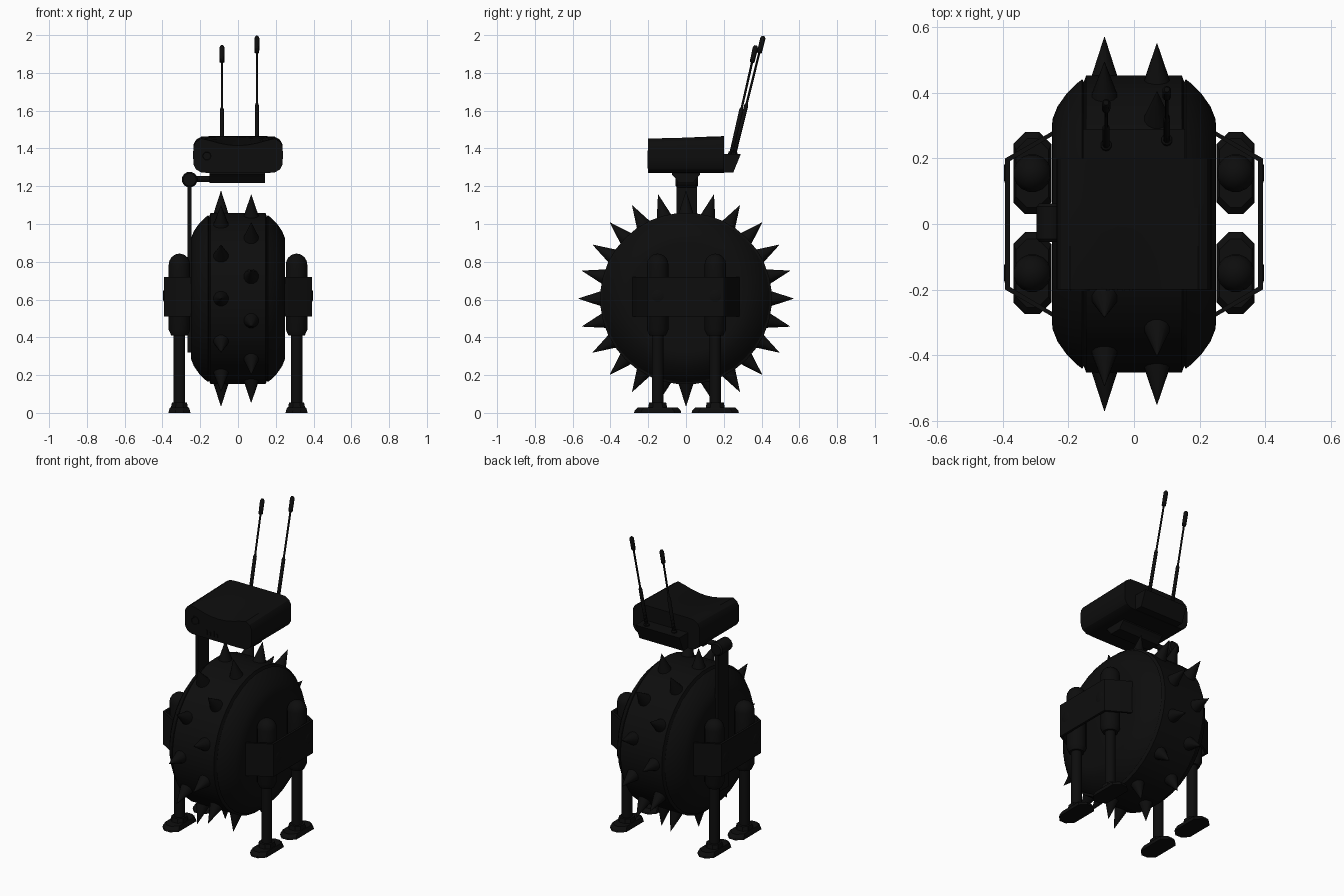
import bpy, bmesh, math
from mathutils import Vector, Matrix

if "Cube" in bpy.data.objects:
    bpy.data.objects.remove(bpy.data.objects["Cube"])

black = bpy.data.materials.new("matte black")
black.diffuse_color = (0.004, 0.004, 0.004, 1)
black.use_nodes = True
black.node_tree.nodes["Principled BSDF"].inputs["Base Color"].default_value = black.diffuse_color


def finish(name, bm, angle=35):
    bmesh.ops.recalc_face_normals(bm, faces=bm.faces)
    me = bpy.data.meshes.new(name)
    bm.to_mesh(me)
    bm.free()
    me.materials.append(black)
    ob = bpy.data.objects.new(name, me)
    bpy.context.collection.objects.link(ob)
    bpy.ops.object.select_all(action='DESELECT')
    ob.select_set(True)
    bpy.context.view_layer.objects.active = ob
    bpy.ops.object.shade_smooth_by_angle(angle=math.radians(angle))
    return ob


def loft(bm, rings, closed_ends=True):
    """Skin a list of equally long point rings."""
    vs = [[bm.verts.new(p) for p in ring] for ring in rings]
    n = len(vs[0])
    for a, b in zip(vs, vs[1:]):
        for i in range(n):
            j = (i + 1) % n
            bm.faces.new((a[i], a[j], b[j], b[i]))
    if closed_ends:
        bm.faces.new(vs[0])
        bm.faces.new(vs[-1])


def lathe(bm, profile, base, axis, n=16):
    """Turn (radius, distance) pairs around an axis starting at base."""
    rot = Vector((0, 0, 1)).rotation_difference(Vector(axis)).to_matrix()
    base = Vector(base)
    loft(bm, [[base + rot @ Vector((r * math.cos(t), r * math.sin(t), h))
               for t in [(i + .5) * math.tau / n for i in range(n)]] for r, h in profile])


def prism(bm, outline, lo, hi, place):
    loft(bm, [[place(a, b, c) for a, b in outline] for c in (lo, hi)])


def box(bm, lo, hi):
    prism(bm, [(lo[0], lo[1]), (hi[0], lo[1]), (hi[0], hi[1]), (lo[0], hi[1])],
          lo[2], hi[2], lambda a, b, c: (a, b, c))


# Wheel body with a tread band between two grooves
HUB = 0.605
half = [(.29, .25), (.32, .249), (.36, .233), (.40, .205), (.43, .175), (.443, .158),
        (.435, .153), (.455, .146)]
bm = bmesh.new()
lathe(bm, [(r, x) for r, x in half] + [(r, -x) for r, x in reversed(half)],
      (0, 0, HUB), (1, 0, 0), 36)
finish("wheel_body", bm, 30)

# Two staggered rows of spikes
bm = bmesh.new()
for x, shift in ((-.09, 0), (.07, 15)):
    for k in range(12):
        t = math.radians(30 * k + shift)
        d = Vector((0, math.cos(t), math.sin(t)))
        lathe(bm, [(.054, 0), (.04, .045), (.001, .162)],
              Vector((x, 0, HUB)) + d * .408, d, 12)
finish("wheel_spikes", bm, 40)

# Legs, feet and side brackets
for side, s in (("left", -1), ("right", 1)):
    for end, y in (("front", -.15), ("back", .155)):
        x = s * .31
        bm = bmesh.new()
        dome = [(.058 * math.cos(math.radians(a)), .785 + .058 * math.sin(math.radians(a)))
                for a in (0, 20, 40, 60, 75, 88)]
        lathe(bm, [(.044, .41), (.058, .44)] + dome, (x, y, 0), (0, 0, 1))
        finish(f"{side}_{end}_leg_housing", bm)
        bm = bmesh.new()
        lathe(bm, [(.031, .03), (.031, .43)], (x, y, 0), (0, 0, 1))
        finish(f"{side}_{end}_leg_rod", bm)

        # Long eight-sided foot with a raised ankle
        def oct_ring(w, l, c, z):
            pts = [(w, l - c), (w - c, l), (c - w, l), (-w, l - c),
                   (-w, c - l), (c - w, -l), (w - c, -l), (w, c - l)]
            return [(x + a, y + b, z) for a, b in pts]
        bm = bmesh.new()
        loft(bm, [oct_ring(.058, .125, .036, 0), oct_ring(.056, .122, .036, .012),
                  oct_ring(.05, .105, .034, .029)])
        loft(bm, [oct_ring(.046, .052, .025, .02), oct_ring(.04, .045, .022, .055)])
        finish(f"{side}_{end}_foot", bm, 20)

        # Bolt through the bracket
        bm = bmesh.new()
        lathe(bm, [(.032, 0), (.032, .011), (.024, .014)], (s * .382, y, .62), (s, 0, 0))
        finish(f"{side}_{end}_bolt", bm)

    outer = [(.235, .285), (.25, .282), (.393, .20), (.393, -.20), (.25, -.282), (.235, -.285)]
    inner = [(.235, -.27), (.25, -.268), (.378, -.192), (.378, .192), (.25, .268), (.235, .27)]
    bm = bmesh.new()
    prism(bm, outer + inner, .51, .72, lambda a, b, c: (s * a, b, c))
    finish(f"{side}_bracket", bm, 20)

# Flat neck post with pivot joint and arm
bm = bmesh.new()
box(bm, (-.267, -.05, .32), (-.247, .058, 1.235))
finish("neck_post", bm)
bm = bmesh.new()
lathe(bm, [(.034, 0), (.042, .01), (.042, .108), (.034, .118)],
      (-.256, -.055, 1.235), (0, 1, 0), 12)
finish("neck_joint", bm)
bm = bmesh.new()
lathe(bm, [(.017, 0), (.017, .12)], (-.25, 0, 1.238), (1, 0, 0), 12)
finish("neck_arm", bm)
bm = bmesh.new()
loft(bm, [[(-.15, -w, z), (.142, -w, z), (.142, w, z), (-.15, w, z)]
          for w, z in ((.04, 1.218), (.05, 1.235), (.075, 1.262), (.075, 1.285))])
finish("head_mount", bm, 20)

# Head: rounded-end box whose top sags a little at the front
ends = [(.15, 1.0), (.195, .97), (.222, .8), (.235, .55), (.237, .2)]
bottom = [(.237, -.2), (.235, -.55), (.222, -.8), (.195, -.97), (.15, -1.0)]
mids = [.1, .05, 0, -.05, -.1]
loop = ([(x, 1.0) for x in reversed(mids)] + ends + bottom + [(x, -1.0) for x in mids]
        + [(-x, v) for x, v in reversed(bottom)] + [(-x, v) for x, v in reversed(ends)])
bm = bmesh.new()
rings = []
for k in range(7):
    f = k / 6
    ring = []
    for x, v in loop:
        z = 1.365 + .095 * v + (.005 * (2 * f - 1) if v > .5 else 0)
        if v > .99:
            z -= .04 * (1 - f) ** 2 * math.cos(x / .19 * math.pi / 2)
        ring.append((x, -.2 + .4 * f, z))
    rings.append(ring)
loft(bm, rings)
finish("head", bm, 30)

# Lens and small slots on the face
bm = bmesh.new()
lathe(bm, [(.03, 0), (.03, .006), (.022, .006), (.02, .003)], (-.165, -.199, 1.36), (0, -1, 0), 20)
finish("lens", bm)
bm = bmesh.new()
for i, h in enumerate((.03, .022, .036, .022)):
    box(bm, (-.085 + i * .024, -.205, 1.295), (-.075 + i * .024, -.198, 1.295 + h))
finish("face_slots", bm)

# Sloped tray behind the head, holding the antennas
bm = bmesh.new()
prism(bm, [(.19, 1.272), (.25, 1.272), (.29, 1.37), (.19, 1.37)], -.155, .155,
      lambda a, b, c: (c, a, b))
finish("antenna_tray", bm)

for name, x, y0, y1, z1 in (("left", -.085, .235, .37, 1.945), ("right", .1, .25, .41, 1.995)):
    base, tip = Vector((x, y0, 1.35)), Vector((x, y1, z1))
    d = tip - base
    L = d.length
    bm = bmesh.new()
    lathe(bm, [(.017, 0), (.017, .03), (.011, .035), (.011, L * .43), (.006, L * .45),
               (.006, L - .095), (.013, L - .09), (.014, L - .012), (.008, L)],
          base, d.normalized(), 10)
    finish(f"{name}_antenna", bm)
